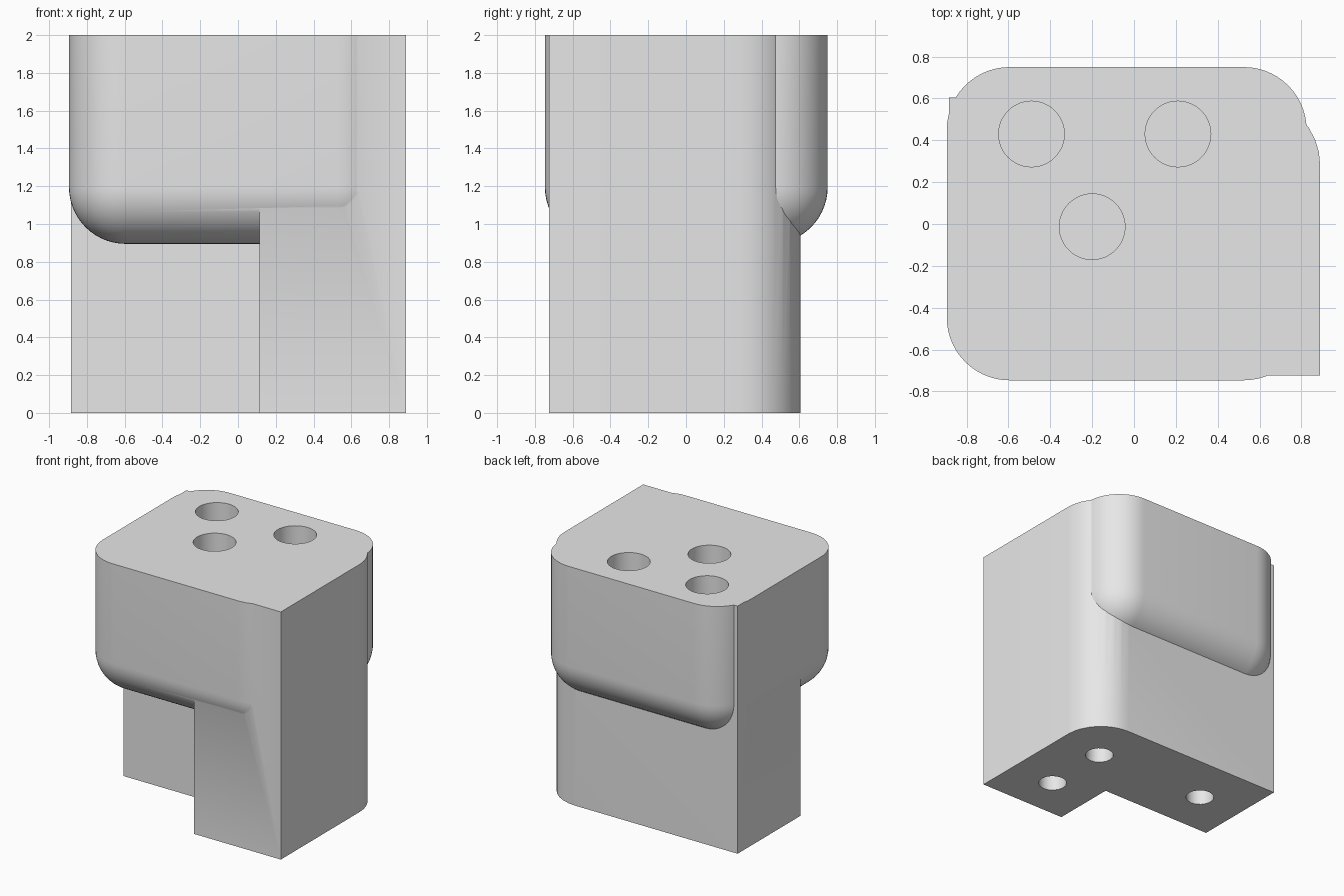
import bpy, bmesh, math

default = bpy.data.objects.get("Cube")
if default:
    bpy.data.objects.remove(default)

grey = bpy.data.materials.new("light_grey")
grey.use_nodes = True
grey.diffuse_color = (0.8, 0.8, 0.8, 1)
grey.node_tree.nodes["Principled BSDF"].inputs["Base Color"].default_value = (0.8, 0.8, 0.8, 1)


def finish(name, bm):
    bmesh.ops.recalc_face_normals(bm, faces=bm.faces)
    mesh = bpy.data.meshes.new(name)
    bm.to_mesh(mesh)
    bm.free()
    mesh.materials.append(grey)
    obj = bpy.data.objects.new(name, mesh)
    bpy.context.collection.objects.link(obj)
    return obj


def prism(name, outline, bottom, top, pick=None, radius=0.3, segments=8):
    """Extrude an outline and round the edges chosen by pick."""
    bm = bmesh.new()
    face = bm.faces.new([bm.verts.new((x, y, bottom)) for x, y in outline])
    ext = bmesh.ops.extrude_face_region(bm, geom=[face])["geom"]
    for v in ext:
        if isinstance(v, bmesh.types.BMVert):
            v.co.z = top
    bmesh.ops.recalc_face_normals(bm, faces=bm.faces)
    if pick:
        bmesh.ops.bevel(bm, geom=[e for e in bm.edges if pick(e)], offset=radius,
                        segments=segments, profile=0.5, affect='EDGES')
    return finish(name, bm)


def rectangle(x0, x1, y0, y1):
    return [(x0, y0), (x1, y0), (x1, y1), (x0, y1)]


def cylinder(name, x, y, z0, z1, radius, sides):
    ring = [(x + radius * math.cos(math.tau * i / sides),
             y + radius * math.sin(math.tau * i / sides)) for i in range(sides)]
    return prism(name, ring, z0, z1)


def combine(target, other, operation):
    mod = target.modifiers.new(other.name, 'BOOLEAN')
    mod.operation = operation
    mod.solver = 'EXACT'
    mod.object = other
    bpy.context.view_layer.objects.active = target
    bpy.ops.object.modifier_apply(modifier=mod.name)
    bpy.data.objects.remove(other)


# L-shaped post with one rounded back corner
post_outline = [(0.115, -0.725), (0.89, -0.725), (0.89, 0.605),
                (-0.885, 0.605), (-0.885, -0.2), (0.115, -0.2)]
body = prism("socket_block", post_outline, 0, 2.05,
             lambda e: all(v.co.x > 0.8 and v.co.y > 0.5 for v in e.verts),
             radius=0.325, segments=8)

# Upper block with rounded sides and underside
upper = prism("upper_block", rectangle(-0.895, 0.825, -0.747, 0.75), 0.895, 2.1,
              lambda e: min(v.co.z for v in e.verts) < 1, segments=14)
combine(body, upper, 'UNION')

# Level the top
combine(body, prism("top_trim", rectangle(-2, 2, -2, 2), 2, 3), 'DIFFERENCE')

# Round sockets in the top and in the underside
for x, y in ((-0.49, 0.43), (0.21, 0.43), (-0.2, -0.013)):
    combine(body, cylinder("top_socket", x, y, 1.7, 2.2, 0.157, 48), 'DIFFERENCE')
for x, y in ((0.5, 0.185), (-0.5, 0.185), (0.5, -0.37)):
    combine(body, cylinder("bottom_socket", x, y, -0.2, 0.3, 0.107, 16), 'DIFFERENCE')

# Smooth curves, sharp edges
bpy.ops.object.select_all(action='DESELECT')
body.select_set(True)
bpy.context.view_layer.objects.active = body
bpy.ops.object.shade_smooth_by_angle(angle=math.radians(30))
